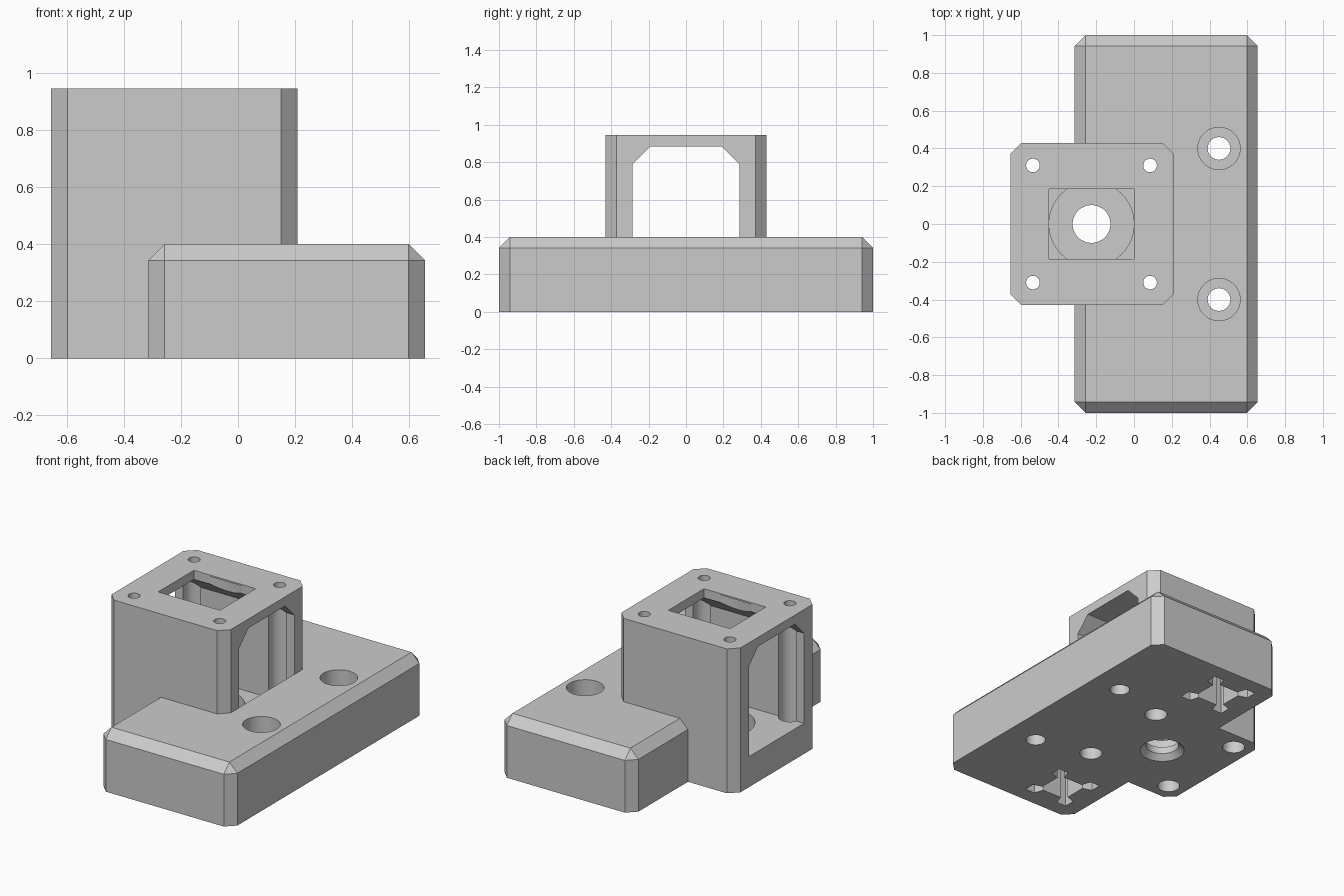
import bpy, bmesh, math

old = bpy.data.objects.get("Cube")
if old:
    bpy.data.objects.remove(old, do_unlink=True)

grey = bpy.data.materials.new("light_grey_plastic")
grey.use_nodes = True
colour = (0.6, 0.6, 0.6, 1)
grey.diffuse_color = colour
grey.node_tree.nodes["Principled BSDF"].inputs["Base Color"].default_value = colour


def finish(name, bm):
    bmesh.ops.recalc_face_normals(bm, faces=bm.faces)
    mesh = bpy.data.meshes.new(name)
    bm.to_mesh(mesh)
    bm.free()
    mesh.materials.append(grey)
    obj = bpy.data.objects.new(name, mesh)
    bpy.context.collection.objects.link(obj)
    return obj


def prism(name, points, lo, hi, axis="z"):
    """Extrude a closed outline along z (points are x, y) or x (points are y, z)."""
    bm = bmesh.new()
    place = (lambda a, b: (a, b, lo)) if axis == "z" else (lambda a, b: (lo, a, b))
    face = bm.faces.new([bm.verts.new(place(a, b)) for a, b in points])
    side = bmesh.ops.extrude_face_region(bm, geom=[face])["geom"]
    step = (0, 0, hi - lo) if axis == "z" else (hi - lo, 0, 0)
    bmesh.ops.translate(bm, vec=step, verts=[v for v in side if isinstance(v, bmesh.types.BMVert)])
    return finish(name, bm)


def rect(x0, x1, y0, y1):
    return [(x0, y0), (x1, y0), (x1, y1), (x0, y1)]


def cylinder(x, y, lo, hi, r, r_top=None):
    bm = bmesh.new()
    bmesh.ops.create_cone(bm, cap_ends=True, segments=48, radius1=r,
                          radius2=r if r_top is None else r_top, depth=hi - lo)
    bmesh.ops.translate(bm, vec=(x, y, (lo + hi) / 2), verts=bm.verts)
    return finish("cutter", bm)


def chamfered_block(name, outline, height, top_edges):
    """Block with chamfered upright edges, and top edges where asked."""
    obj = prism(name, outline, 0, height)
    bm = bmesh.new()
    bm.from_mesh(obj.data)
    edges = []
    for e in bm.edges:
        a, b = (v.co.z for v in e.verts)
        if abs(a - b) > 0.01 or (top_edges and min(a, b) > 0.01):
            edges.append(e)
    bmesh.ops.bevel(bm, geom=edges, offset=CHAMFER, segments=1, affect="EDGES")
    bm.to_mesh(obj.data)
    bm.free()
    return obj


def combine(target, other, operation="DIFFERENCE"):
    """Apply a boolean, then discard the second object."""
    mod = target.modifiers.new("combine", "BOOLEAN")
    mod.object, mod.operation, mod.solver = other, operation, "EXACT"
    other.hide_render = True
    bpy.ops.object.select_all(action="DESELECT")
    bpy.context.view_layer.objects.active = target
    target.select_set(True)
    bpy.ops.object.modifier_apply(modifier=mod.name)
    bpy.data.objects.remove(other, do_unlink=True)


CHAMFER = 0.058
AXIS_X = -0.225          # centre line of the motor shaft
FLOOR, ROOF, TOP = 0.2, 0.885, 0.945

# Base slab and motor tower
body = chamfered_block("motor_mount_body", rect(-0.315, 0.655, -1, 1), 0.4, True)
tower = chamfered_block("tower", rect(-0.655, 0.208, -0.43, 0.43), TOP, False)

# Arched tunnel through the tower, sunk into the base
tunnel = [(-0.285, FLOOR), (0.285, FLOOR), (0.285, 0.79),
          (0.19, ROOF), (-0.19, ROOF), (-0.285, 0.79)]
combine(tower, prism("cutter", tunnel, -0.8, 0.4, "x"))
combine(body, prism("cutter", tunnel, -0.8, 0.206, "x"))
combine(body, tower, "UNION")

# Motor opening in the top plate, with a round relief under it
combine(body, prism("cutter", rect(AXIS_X - 0.224, AXIS_X + 0.224, -0.185, 0.185), 0.7, 1.1))
combine(body, cylinder(AXIS_X, 0, 0.6, TOP - 0.01, 0.222))

# Bearing seat in the floor, shaft hole and countersink underneath
combine(body, cylinder(AXIS_X, 0, 0.08, 0.3, 0.225))
combine(body, cylinder(AXIS_X, 0, -0.1, 0.3, 0.1))
combine(body, cylinder(AXIS_X, 0, -0.035, 0.035, 0.17, 0.1))

# Motor screw holes with wide access bores from below
for sx in (-1, 1):
    for sy in (-1, 1):
        x, y = AXIS_X + sx * 0.31, sy * 0.31
        combine(body, cylinder(x, y, -0.1, 0.86, 0.068))
        combine(body, cylinder(x, y, 0.7, 1.1, 0.036))

# Counterbored mounting holes, and lobed sockets in the underside
quarter = [(0.07, 0.1), (0.09, 0.16), (0.16, 0.16), (0.16, 0.09), (0.1, 0.07)]
for sy in (-1, 1):
    combine(body, cylinder(0.45, sy * 0.4, -0.1, 0.5, 0.06))
    combine(body, cylinder(0.45, sy * 0.4, 0.2, 0.5, 0.112))
    socket = []
    for k in range(4):
        c, s = round(math.cos(-k * math.pi / 2)), round(math.sin(-k * math.pi / 2))
        socket += [(-0.05 + c * a - s * b, sy * 0.74 + s * a + c * b) for a, b in quarter]
    combine(body, prism("cutter", socket, -0.1, 0.3))

# Round bores shade smooth, flat faces stay crisp
bpy.ops.object.select_all(action="DESELECT")
body.select_set(True)
bpy.context.view_layer.objects.active = body
bpy.ops.object.shade_smooth_by_angle(angle=math.radians(25))
